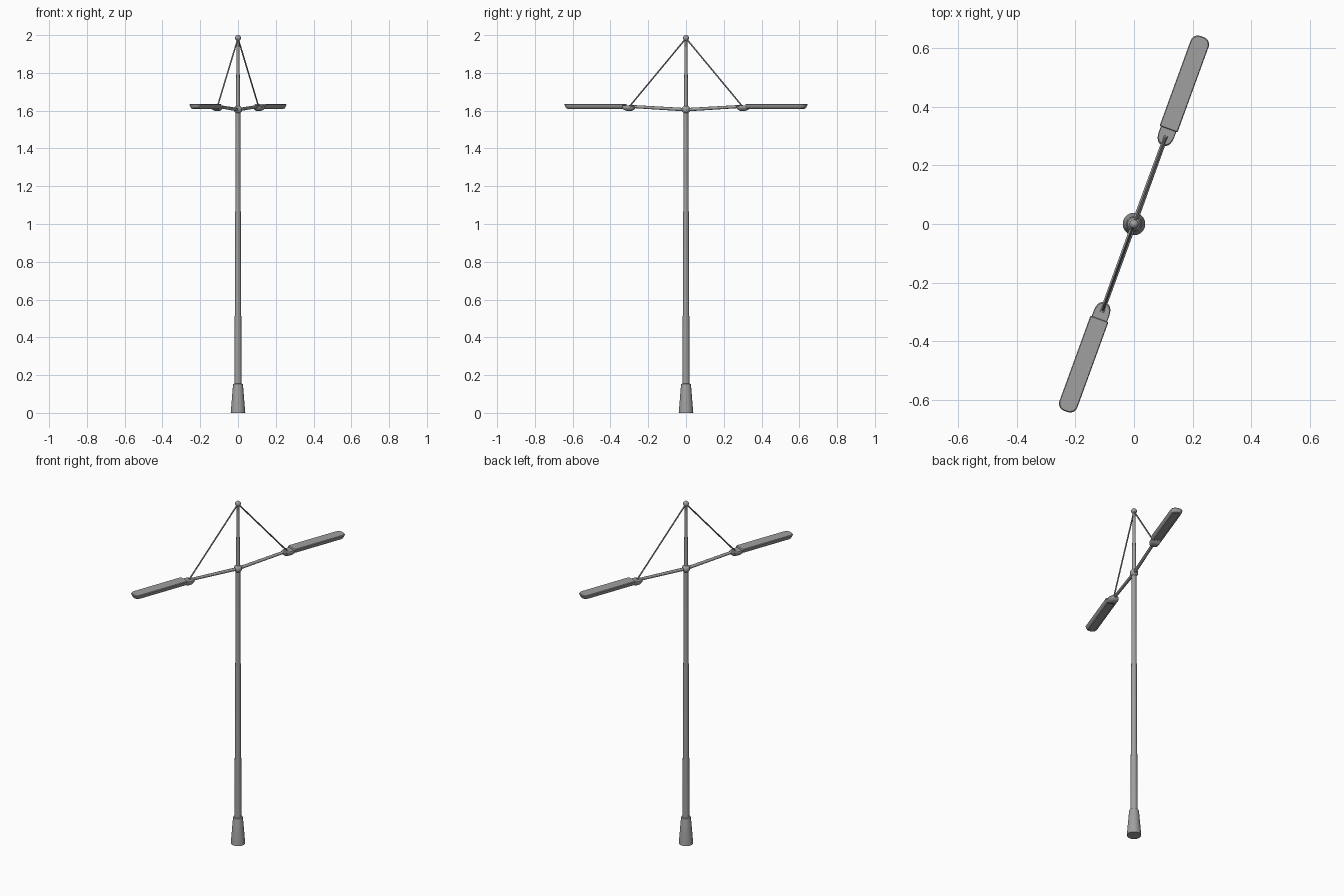
import bpy, bmesh, math
from mathutils import Vector, Matrix

if "Cube" in bpy.data.objects:
    bpy.data.objects.remove(bpy.data.objects["Cube"])

ARM_ANGLE = math.radians(70)
grey = bpy.data.materials.new("dark_grey")
grey.diffuse_color = (0.35, 0.35, 0.35, 1)
grey.use_nodes = True
grey.node_tree.nodes["Principled BSDF"].inputs["Base Color"].default_value = grey.diffuse_color


def finish(bm, name, angle=35):
    bmesh.ops.remove_doubles(bm, verts=bm.verts, dist=1e-6)
    bmesh.ops.recalc_face_normals(bm, faces=bm.faces)
    me = bpy.data.meshes.new(name)
    bm.to_mesh(me)
    bm.free()
    me.materials.append(grey)
    ob = bpy.data.objects.new(name, me)
    bpy.context.collection.objects.link(ob)
    bpy.ops.object.select_all(action='DESELECT')
    bpy.context.view_layer.objects.active = ob
    ob.select_set(True)
    bpy.ops.object.shade_smooth_by_angle(angle=math.radians(angle))
    return ob


def loft(rings, name):
    """Skin a stack of equal-length closed rings and cap both ends."""
    bm = bmesh.new()
    vs = [[bm.verts.new(p) for p in r] for r in rings]
    n = len(rings[0])
    for a, b in zip(vs, vs[1:]):
        for i in range(n):
            bm.faces.new((a[i], a[(i + 1) % n], b[(i + 1) % n], b[i]))
    bm.faces.new(vs[0][::-1])
    bm.faces.new(vs[-1])
    return finish(bm, name)


def lathe(profile, name, n=24):
    return loft([[(r * math.cos(2 * math.pi * i / n), r * math.sin(2 * math.pi * i / n), z)
                  for i in range(n)] for r, z in profile], name)


def rod(a, b, r1, r2, name, n=12):
    a, b = Vector(a), Vector(b)
    q = (b - a).to_track_quat('Z', 'Y')
    ring = [Vector((math.cos(2 * math.pi * i / n), math.sin(2 * math.pi * i / n), 0)) for i in range(n)]
    return loft([[a + q @ (v * r1) for v in ring], [b + q @ (v * r2) for v in ring]], name)


def ball(r, z, name):
    bm = bmesh.new()
    bmesh.ops.create_uvsphere(bm, u_segments=20, v_segments=12, radius=r,
                              matrix=Matrix.Translation((0, 0, z)))
    return finish(bm, name, 60)


def outline(x0, x1, w, c0, c1, z, seg=6):
    """Rectangle along x with elliptical end corners; c0/c1 = (length, width) of corners."""
    pts = []
    for sx, sy, (cx, cy), start in ((1, 1, c1, 0), (-1, 1, c0, 90), (-1, -1, c0, 180), (1, -1, c1, 270)):
        ox = x1 - cx if sx > 0 else x0 + cx
        oy = sy * (w - cy)
        for k in range(seg + 1):
            t = math.radians(start + 90 * k / seg)
            pts.append((ox + cx * math.cos(t), oy + cy * math.sin(t), z))
    return pts


# Pole, base sleeve, hub and finial
lathe([(0.0385, 0), (0.0265, 0.147), (0.025, 0.153), (0.019, 0.155)], "base_sleeve")
lathe([(0.019, 0.14), (0.012, 1.6), (0.0065, 1.985)], "pole")
ball(0.0225, 1.606, "arm_hub")
ball(0.0155, 1.9845, "finial_ball")

# Two opposite arms with lamp heads
for k, side in enumerate(("back", "front")):
    parts = [
        rod((0, 0, 1.605), (0.32, 0, 1.623), 0.009, 0.008, side + "_arm"),
        rod((0, 0, 1.983), (0.316, 0, 1.625), 0.004, 0.004, side + "_stay_cable", 8),
        # Bracket joining arm and lamp, tapered to a narrow nose
        loft([outline(0.308, 0.332, 0.012, (0.010, 0.008), (0.004, 0.004), 1.599),
              outline(0.297, 0.342, 0.020, (0.022, 0.013), (0.004, 0.004), 1.604),
              outline(0.289, 0.354, 0.026, (0.034, 0.018), (0.004, 0.004), 1.613),
              outline(0.287, 0.358, 0.028, (0.038, 0.020), (0.004, 0.004), 1.621),
              outline(0.292, 0.358, 0.026, (0.036, 0.019), (0.004, 0.004), 1.627)],
             side + "_lamp_bracket"),
        # Lamp head, hull-shaped underneath with recessed lens
        loft([outline(0.360, 0.660, 0.019, (0.004, 0.004), (0.018, 0.017), 1.614),
              outline(0.358, 0.664, 0.021, (0.004, 0.004), (0.019, 0.018), 1.610),
              outline(0.350, 0.672, 0.026, (0.004, 0.004), (0.022, 0.022), 1.613),
              outline(0.345, 0.679, 0.0315, (0.003, 0.003), (0.025, 0.026), 1.625),
              outline(0.345, 0.681, 0.0325, (0.003, 0.003), (0.025, 0.026), 1.632),
              outline(0.347, 0.678, 0.0300, (0.003, 0.003), (0.025, 0.025), 1.636)],
             side + "_lamp_head"),
    ]
    for ob in parts:
        ob.rotation_euler.z = ARM_ANGLE + k * math.pi
